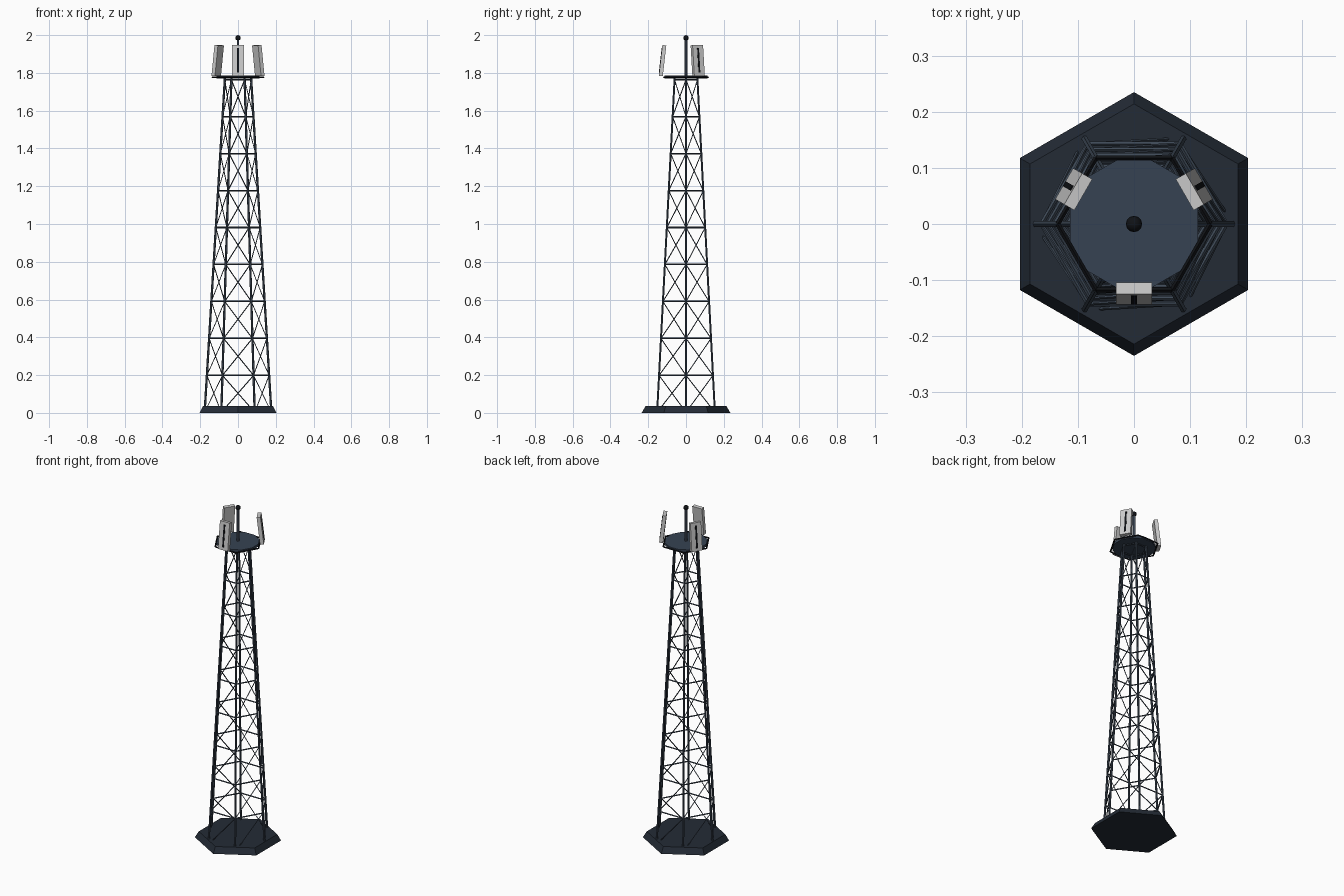
import bpy, bmesh, math
from mathutils import Vector, Matrix

if "Cube" in bpy.data.objects:
    bpy.data.objects.remove(bpy.data.objects["Cube"])


def material(name, col):
    m = bpy.data.materials.new(name)
    m.diffuse_color = (*col, 1)
    m.use_nodes = True
    m.node_tree.nodes["Principled BSDF"].inputs["Base Color"].default_value = m.diffuse_color
    return m


STEEL = material("dark_steel", (0.05, 0.07, 0.10))
DECK = material("deck_blue", (0.037, 0.055, 0.085))
BASE = material("base_dark", (0.017, 0.024, 0.036))
BLACK = material("black", (0.005, 0.006, 0.008))
WHITE = material("panel_grey", (0.72, 0.72, 0.71))


def finish(name, bm, mat, smooth=False):
    bmesh.ops.recalc_face_normals(bm, faces=bm.faces)
    for f in bm.faces:
        f.smooth = smooth
    me = bpy.data.meshes.new(name)
    bm.to_mesh(me)
    bm.free()
    me.materials.append(mat)
    ob = bpy.data.objects.new(name, me)
    bpy.context.collection.objects.link(ob)
    return ob


def rod(bm, a, b, r, sides=4):
    d = b - a
    mat = Matrix.Translation((a + b) / 2) @ d.to_track_quat('Z', 'Y').to_matrix().to_4x4()
    bmesh.ops.create_cone(bm, cap_ends=True, segments=sides, radius1=r, radius2=r,
                          depth=d.length, matrix=mat)


def prism(name, sides, r1, r2, z0, z1, turn, mat):
    bm = bmesh.new()
    m = Matrix.Translation((0, 0, (z0 + z1) / 2))
    bmesh.ops.create_cone(bm, cap_ends=True, segments=sides, radius1=r1, radius2=r2,
                          depth=z1 - z0, matrix=m)
    # orient so the first corner lies at the requested angle from +x
    v = bm.verts[:][0].co
    bmesh.ops.rotate(bm, verts=bm.verts, matrix=Matrix.Rotation(turn - math.atan2(v.y, v.x), 3, 'Z'))
    return finish(name, bm, mat)


def polar(r, i, z):
    a = math.radians(60 * i)
    return Vector((r * math.cos(a), r * math.sin(a), z))


def leg_point(i, z):
    return polar(0.175 - 0.106 * (z - 0.03) / 1.75, i, z)


# hexagonal foot with sloped sides
prism("base", 6, 0.235, 0.214, 0, 0.036, math.radians(30), BASE)

# tapering legs
bm = bmesh.new()
for i in range(6):
    rod(bm, leg_point(i, 0.02), leg_point(i, 1.775), 0.006, 6)
finish("legs", bm, STEEL)

# horizontal rings, and one diagonal per bay all winding the same way
levels = [0.003 + 0.1957 * k for k in range(10)]
rings, diagonals = bmesh.new(), bmesh.new()
for k, z in enumerate(levels):
    for i in range(6):
        if k:
            rod(rings, leg_point(i, z), leg_point(i + 1, z), 0.004)
            rod(diagonals, leg_point(i, levels[k - 1]), leg_point(i + 1, z), 0.0028)
finish("horizontal_braces", rings, STEEL)
finish("diagonal_braces", diagonals, STEEL)

# top platform and the hexagonal rail around it
prism("platform", 12, 0.118, 0.118, 1.771, 1.786, math.radians(15), DECK)
bm = bmesh.new()
for i in range(6):
    rod(bm, polar(0.136, i, 1.777), polar(0.136, i + 1, 1.777), 0.0045)
finish("platform_rail", bm, BLACK)

# mast and beacon
bm = bmesh.new()
rod(bm, Vector((0, 0, 1.78)), Vector((0, 0, 1.985)), 0.007, 6)
finish("mast", bm, material("mast_blue", (0.09, 0.12, 0.17)))
bm = bmesh.new()
bmesh.ops.create_uvsphere(bm, u_segments=12, v_segments=8, radius=0.0145,
                          matrix=Matrix.Translation((0, 0, 1.9855)))
finish("beacon", bm, BLACK, True)


def box(name, size, offset, frame, mat):
    bm = bmesh.new()
    bmesh.ops.create_cube(bm, size=1, matrix=frame @ Matrix.Translation(offset)
                          @ Matrix.Diagonal((*size, 1)))
    return finish(name, bm, mat)


# three antenna panels leaning inward, each with a dark slot outside
for n, turn in enumerate((0, 120, 240)):
    frame = (Matrix.Rotation(math.radians(turn), 4, 'Z')
             @ Matrix.Translation((0, -0.124, 1.865))
             @ Matrix.Rotation(math.radians(-6.5), 4, 'X'))
    box(f"antenna_panel_{n + 1}", (0.064, 0.021, 0.164), (0, 0, 0), frame, WHITE)
    box(f"antenna_slot_{n + 1}", (0.01, 0.004, 0.13), (0, -0.0105, 0), frame, BLACK)
